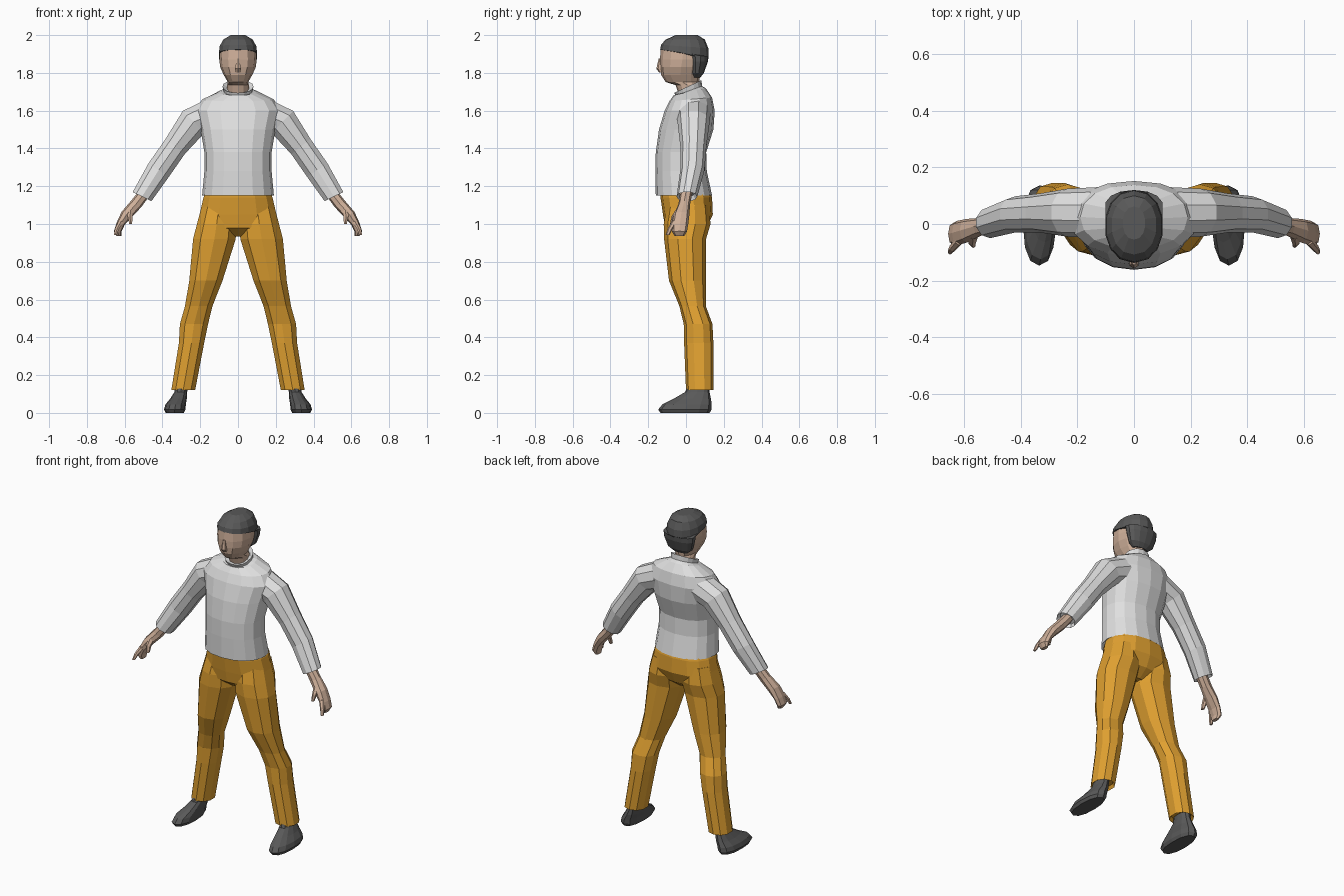
import bpy, bmesh, math
from mathutils import Vector


def mat(name, rgb):
    m = bpy.data.materials.new(name)
    m.diffuse_color = (*rgb, 1)
    return m


SHIRT = mat("light grey cloth", (0.74, 0.74, 0.74))
PANTS = mat("ochre cloth", (0.74, 0.35, 0.03))
SKIN = mat("skin", (0.62, 0.43, 0.32))
DARK = mat("dark grey", (0.10, 0.10, 0.10))


def loft(name, material, sections, n=12, power=2.0, mirror=False):
    """Skin closed rings. Section: x, y_front, y_back, z, half width, roll, pitch (degrees)."""
    bm = bmesh.new()
    rings = []
    for s in sections:
        x, y0, y1, z, ru, roll, pitch = (list(s) + [0, 0])[:7]
        roll, pitch = math.radians(roll), math.radians(pitch)
        c = Vector((x, (y0 + y1) / 2, z))
        u = Vector((math.cos(roll), 0, math.sin(roll))) * ru
        v = Vector((0, 1, math.tan(pitch))) * (y1 - y0) / 2
        ring = []
        for i in range(n):
            a = 2 * math.pi * i / n - math.pi / 2
            p, q = math.cos(a), math.sin(a)
            p = math.copysign(abs(p) ** (2 / power), p)
            q = math.copysign(abs(q) ** (2 / power), q)
            ring.append(bm.verts.new(c + u * p + v * q))
        rings.append(ring)
    for a, b in zip(rings, rings[1:]):
        for i in range(n):
            j = (i + 1) % n
            bm.faces.new((a[i], a[j], b[j], b[i]))
    bm.faces.new(rings[0])
    bm.faces.new(rings[-1])
    bmesh.ops.recalc_face_normals(bm, faces=bm.faces)
    me = bpy.data.meshes.new(name)
    bm.to_mesh(me)
    bm.free()
    me.materials.append(material)
    ob = bpy.data.objects.new(name, me)
    bpy.context.collection.objects.link(ob)
    if mirror:
        m = ob.modifiers.new("mirror", 'MIRROR')
        m.use_mirror_merge = False
    return ob


# Shirt body with raised collar
loft("shirt_body", SHIRT, [
    (0, -.13, .11, 1.17, .165),
    (0, -.16, .138, 1.15, .19),
    (0, -.162, .11, 1.28, .178),
    (0, -.16, .107, 1.38, .178),
    (0, -.143, .145, 1.50, .198),
    (0, -.113, .152, 1.60, .225),
    (0, -.088, .138, 1.66, .19, 0, 5),
    (0, -.065, .105, 1.70, .10, 0, 12),
    (0, -.055, .085, 1.705, .077, 0, 20),
    (0, -.062, .082, 1.728, .082, 0, 25),
    (0, -.045, .07, 1.715, .062, 0, 22),
], n=16, power=2.2)

# Sleeves, ending in a recessed cuff
loft("sleeves", SHIRT, [
    (.13, -.05, .13, 1.585, .088, 62),
    (.235, -.045, .125, 1.54, .086, 46),
    (.333, -.03, .108, 1.41, .068, 38),
    (.42, -.03, .098, 1.285, .068, 33),
    (.508, -.05, .06, 1.145, .058, 26),
    (.495, -.037, .047, 1.165, .046, 26),
], n=10, mirror=True)

# Hands: mitten palm and curled fingers, index finger, thumb
loft("hands", SKIN, [
    (.49, -.03, .035, 1.17, .030, 30),
    (.54, -.04, .022, 1.105, .032, 30),
    (.59, -.065, .018, 1.05, .030, 28),
    (.622, -.075, .012, 1.00, .022, 15),
    (.637, -.075, .005, .96, .020, 5),
    (.630, -.06, -.01, .936, .012, 0),
], n=8, power=2.3, mirror=True)
loft("index_fingers", SKIN, [
    (.618, -.075, -.04, 1.015, .016, 15),
    (.64, -.097, -.07, .975, .013),
    (.65, -.108, -.088, .942, .009),
], n=6, mirror=True)
loft("thumbs", SKIN, [
    (.568, -.055, -.015, 1.075, .020, 20),
    (.572, -.077, -.045, 1.04, .015, 10),
    (.568, -.085, -.062, 1.0, .009),
], n=6, mirror=True)

# Trousers: hips and two legs
loft("trouser_hips", PANTS, [
    (0, -.135, .125, 1.19, .165),
    (0, -.135, .138, 1.14, .187),
    (0, -.122, .142, 1.05, .208),
    (0, -.11, .11, .98, .18),
    (0, -.05, .05, .935, .08),
], n=14, power=2.3)
loft("trouser_legs", PANTS, [
    (.10, -.10, .12, 1.10, .095),
    (.113, -.118, .13, 1.00, .109),
    (.125, -.116, .106, .92, .118),
    (.170, -.09, .105, .70, .092),
    (.208, -.035, .105, .565, .076),
    (.233, -.012, .14, .47, .078),
    (.246, -.01, .145, .37, .070),
    (.290, 0, .145, .12, .066),
    (.288, .013, .13, .14, .053),
], n=10, power=2.2, mirror=True)

# Shoes
loft("shoes", DARK, [
    (.335, -.135, .125, 0, .048),
    (.335, -.147, .136, .018, .057),
    (.330, -.125, .136, .045, .054),
    (.315, -.065, .132, .075, .044),
    (.303, -.005, .125, .11, .034),
    (.295, .015, .122, .16, .032),
], n=12, power=2.3, mirror=True)

# Neck, face and nose
loft("head", SKIN, [
    (0, -.03, .07, 1.66, .055),
    (0, -.055, .07, 1.735, .058),
    (0, -.108, .07, 1.752, .054),
    (0, -.132, .075, 1.79, .076),
    (0, -.137, .085, 1.83, .094),
    (0, -.138, .10, 1.87, .099),
    (0, -.134, .105, 1.92, .096),
    (0, -.11, .09, 1.96, .075),
], n=12, power=2.15)
loft("nose", SKIN, [
    (0, -.145, -.12, 1.875, .008),
    (0, -.157, -.12, 1.822, .018),
    (0, -.143, -.12, 1.803, .015),
], n=6)

# Hair: low at the back, full cap on top
loft("hair", DARK, [
    (0, .03, .075, 1.775, .050),
    (0, .022, .095, 1.80, .082),
    (0, .012, .116, 1.86, .101),
    (0, .005, .120, 1.89, .103),
    (0, -.137, .120, 1.905, .103, 0, -8),
    (0, -.132, .118, 1.94, .099, 0, -4),
    (0, -.108, .100, 1.976, .080),
    (0, -.055, .062, 2.0, .040),
], n=14, power=2.15)
